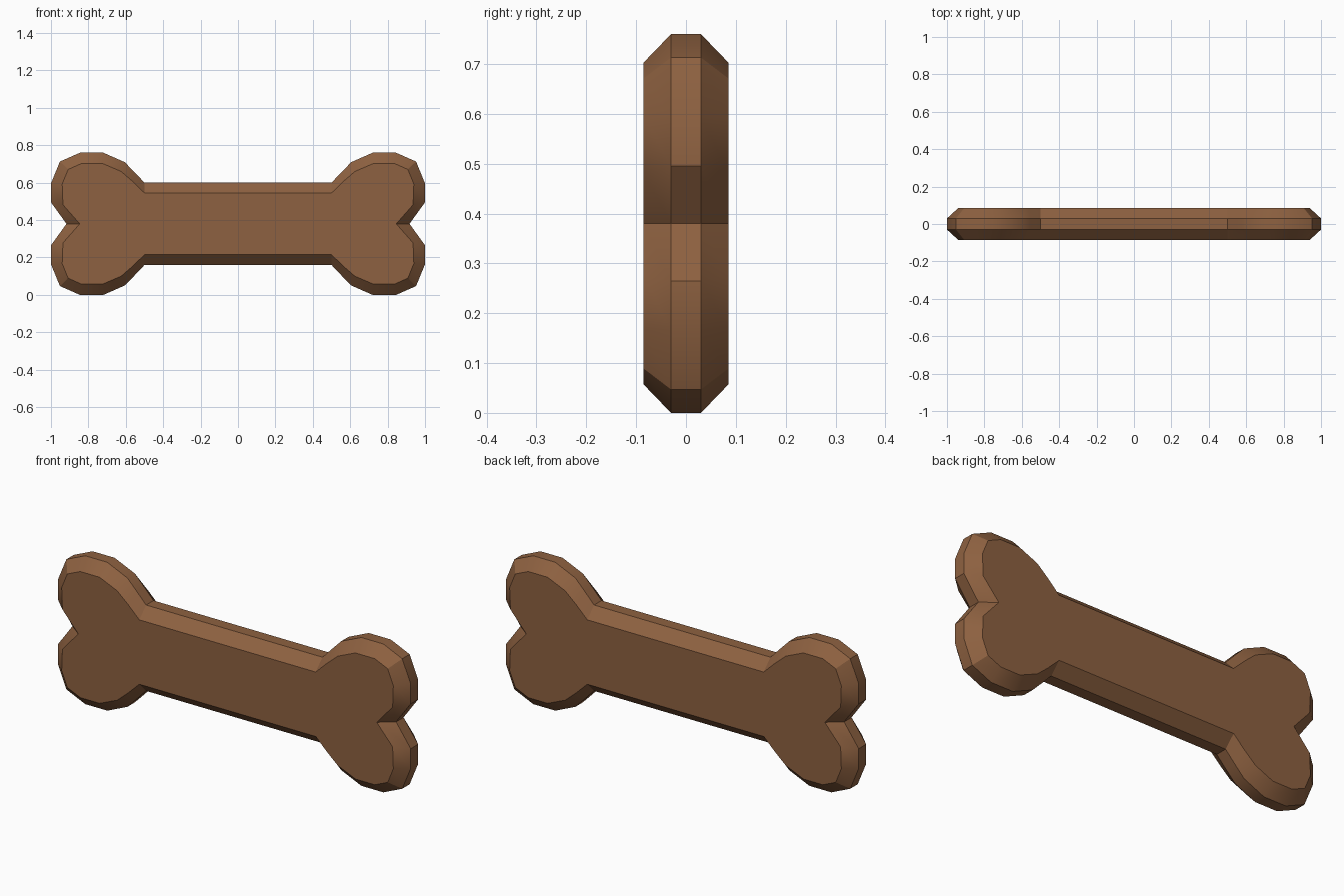
import bpy, bmesh

if "Cube" in bpy.data.objects:
    bpy.data.objects.remove(bpy.data.objects["Cube"])

MID = 0.38           # height of the long axis
RIM, FACE = 0.03, 0.085   # half depth of the rim and of the flat faces

# Quarter outlines (x, height above axis), from shaft corner to end notch
outer = [(0.5, 0.22), (0.553, 0.276), (0.606, 0.33), (0.72, 0.38), (0.845, 0.38),
         (0.952, 0.333), (1.0, 0.216), (1.0, 0.115), (0.917, 0.0)]
inner = [(0.5, 0.165), (0.565, 0.228), (0.625, 0.28), (0.725, 0.323), (0.835, 0.323),
         (0.908, 0.291), (0.94, 0.213), (0.936, 0.102), (0.846, 0.0)]


def full_outline(quarter):
    # mirror the quarter downwards, then sideways
    right = quarter + [(x, -z) for x, z in quarter[-2::-1]]
    return right + [(-x, z) for x, z in reversed(right)]


bm = bmesh.new()


def ring(points, y):
    return [bm.verts.new((x, y, z + MID)) for x, z in points]


o, i = full_outline(outer), full_outline(inner)
rings = [ring(i, -FACE), ring(o, -RIM), ring(o, RIM), ring(i, FACE)]

# Chamfers and rim
for a, b in zip(rings, rings[1:]):
    for k in range(len(a)):
        n = (k + 1) % len(a)
        bm.faces.new((a[k], a[n], b[n], b[k]))

# Flat front and back
bm.faces.new(rings[0])
bm.faces.new(rings[-1])
bmesh.ops.recalc_face_normals(bm, faces=bm.faces[:])

mesh = bpy.data.meshes.new("bone_treat")
bm.to_mesh(mesh)
bm.free()
bone = bpy.data.objects.new("bone_treat", mesh)
bpy.context.collection.objects.link(bone)

# Brown biscuit colour
mat = bpy.data.materials.new("biscuit_brown")
mat.diffuse_color = (0.27, 0.12, 0.052, 1)
mat.use_nodes = True
mat.node_tree.nodes["Principled BSDF"].inputs["Base Color"].default_value = mat.diffuse_color
mesh.materials.append(mat)

# Soft lobes, crisp chamfer edges
bpy.context.view_layer.objects.active = bone
bone.select_set(True)
bpy.ops.object.shade_smooth_by_angle(angle=0.52)
